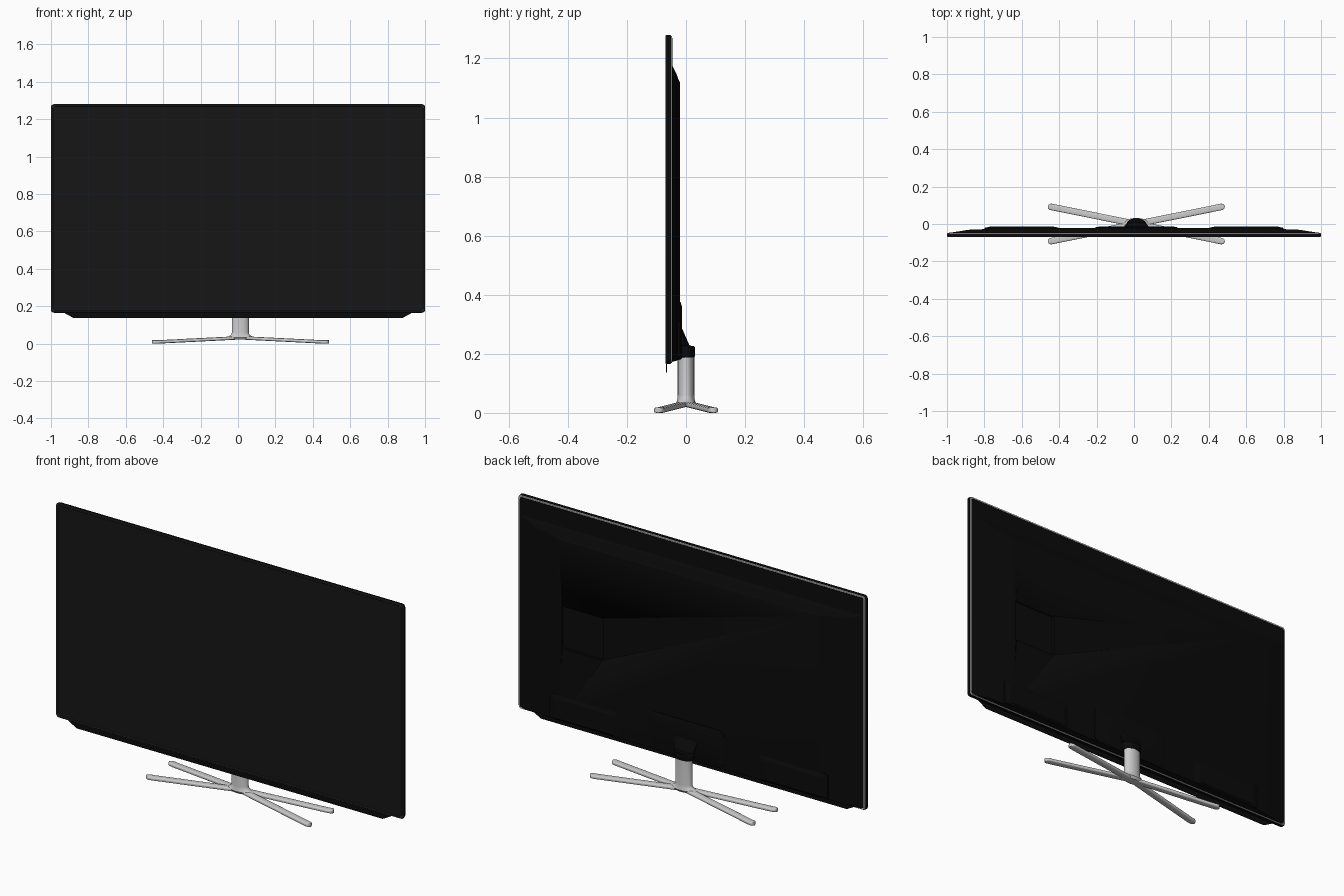
import bpy, bmesh
from math import sin, cos, pi, sqrt, atan2
from mathutils import Matrix

if "Cube" in bpy.data.objects:
    bpy.data.objects.remove(bpy.data.objects["Cube"])


def material(name, value):
    m = bpy.data.materials.new(name)
    m.diffuse_color = (value, value, value, 1)
    m.use_nodes = True
    m.node_tree.nodes["Principled BSDF"].inputs["Base Color"].default_value = m.diffuse_color
    return m


BLACK = material("black_plastic", 0.003)
SCREEN = material("screen_glass", 0.008)
BEZEL = material("dark_bezel", 0.02)


def loft(name, rings, mat=None, angle=30):
    """Skin closed rings of equal point count and cap both ends."""
    bm = bmesh.new()
    loops = [[bm.verts.new(p) for p in ring] for ring in rings]
    n = len(loops[0])
    for a, b in zip(loops, loops[1:]):
        for i in range(n):
            j = (i + 1) % n
            bm.faces.new((a[i], a[j], b[j], b[i]))
    bm.faces.new(loops[0][::-1])
    bm.faces.new(loops[-1])
    bmesh.ops.recalc_face_normals(bm, faces=bm.faces)
    me = bpy.data.meshes.new(name)
    bm.to_mesh(me)
    bm.free()
    ob = bpy.data.objects.new(name, me)
    bpy.context.collection.objects.link(ob)
    if mat:
        me.materials.append(mat)
    bpy.ops.object.select_all(action='DESELECT')
    ob.select_set(True)
    bpy.context.view_layer.objects.active = ob
    bpy.ops.object.shade_smooth_by_angle(angle=angle * pi / 180)
    return ob


def rect(y, x0, x1, z0, z1, r=0.012, n=4):
    """Rounded rectangle ring in the xz plane."""
    pts = []
    corners = ((x1 - r, z1 - r), (x0 + r, z1 - r), (x0 + r, z0 + r), (x1 - r, z0 + r))
    for k, (cx, cz) in enumerate(corners):
        for i in range(n + 1):
            a = (k + i / n) * pi / 2
            pts.append((cx + r * cos(a), y, cz + r * sin(a)))
    return pts


def panel(y, inset):
    return rect(y, -1 + inset, 1 - inset, 0.165 + inset, 1.28 - inset, 0.016 - inset * 0.5)


# Screen frame, glass, metal trim and back plate
loft("screen_frame", [panel(-0.050, 0.004), panel(-0.066, 0), panel(-0.0695, 0.003),
                      panel(-0.0695, 0.009), panel(-0.068, 0.011)], BEZEL)
loft("screen_glass", [panel(-0.067, 0.0115), panel(-0.0685, 0.0115)], SCREEN)
loft("side_band", [panel(-0.0515, 0.0015), panel(-0.065, -0.0002)], BLACK)
loft("metal_trim", [panel(-0.052, 0.003), panel(-0.0475, 0.005)])
loft("back_plate", [panel(-0.050, 0.010), panel(-0.0465, 0.011)], BLACK)

# Sloped lip under the screen
lip = [(-0.94, 0.17), (-0.88, 0.137), (0.88, 0.137), (0.94, 0.17)]
loft("lower_lip", [[(x, y, z) for x, z in lip] for y in (-0.068, -0.065)], BLACK)

# Back shell with stepped sides and a sloped top
shell = loft("back_shell", [rect(-0.049, -0.985, 0.985, 0.172, 1.18),
                            rect(-0.046, -0.98, 0.98, 0.173, 1.175),
                            rect(-0.031, -0.885, 0.885, 0.177, 1.145),
                            rect(-0.028, -0.81, 0.81, 0.179, 1.135),
                            rect(-0.021, -0.75, 0.75, 0.18, 1.12)], BLACK, 10)

# Connector recess cut into the shell
cutter = loft("recess_cutter", [rect(y, 0.49, 0.73, 0.56, 0.78, 0.004) for y in (-0.034, 0.02)])
cutter.hide_render = True
cut = shell.modifiers.new("connector_recess", 'BOOLEAN')
cut.object = cutter
cut.solver = 'EXACT'
bpy.context.view_layer.objects.active = shell
bpy.ops.object.modifier_move_to_index(modifier=cut.name, index=0)
bpy.ops.object.modifier_apply(modifier=cut.name)
bpy.data.objects.remove(cutter)

# Speaker housings low on the back
for side, s in (("left", -1), ("right", 1)):
    a, b = sorted((s * 0.40, s * 0.80))
    loft("speaker_housing_" + side, [rect(-0.03, a, b, 0.182, 0.31),
                                     rect(-0.021, a, b, 0.182, 0.31),
                                     rect(-0.014, a + 0.03, b - 0.03, 0.19, 0.29)], BLACK, 10)

# Stand cover plate on the back
CX = 0.0125
loft("stand_cover", [rect(-0.03, CX - 0.22, CX + 0.22, 0.18, 0.375, 0.03),
                     rect(-0.018, CX - 0.22, CX + 0.22, 0.18, 0.375, 0.03),
                     rect(-0.014, CX - 0.20, CX + 0.20, 0.185, 0.36, 0.03)], BLACK, 20)


def d_ring(z, rx, y_back, y_front=-0.04, n=16):
    """Half-ellipse ring bulging to the back."""
    mid = min(0.0, y_back - 0.006)
    arc = [(CX + rx * cos(pi * i / n), mid + (y_back - mid) * sin(pi * i / n), z)
           for i in range(n + 1)]
    return arc + [(CX - rx, y_front, z), (CX + rx, y_front, z)]


# Neck socket, tapering up into the cover
loft("neck_socket", [d_ring(0.188, 0.050, 0.028), d_ring(0.192, 0.052, 0.030),
                     d_ring(0.222, 0.052, 0.030), d_ring(0.226, 0.050, 0.027),
                     d_ring(0.228, 0.054, 0.012), d_ring(0.285, 0.070, -0.013)], BLACK)


def ellipse(z, rx, ry, n=32):
    return [(CX + rx * cos(2 * pi * i / n), ry * sin(2 * pi * i / n), z) for i in range(n)]


# Oval neck with a flared foot
loft("stand_neck", [ellipse(0.022, 0.045, 0.024), ellipse(0.034, 0.070, 0.032),
                    ellipse(0.040, 0.060, 0.031), ellipse(0.048, 0.049, 0.029),
                    ellipse(0.060, 0.045, 0.028), ellipse(0.215, 0.045, 0.028)], None, 40)


def leg_ring(d, length, r, n=16):
    """Flattened oval section of a leg at distance d from the centre."""
    over = max(0.0, d - (length - r))
    w = max(sqrt(max(r * r - over * over, 0)), 0.002)
    zc = 0.031 - 0.022 * min(d / (length - 2 * r), 1)
    ring = []
    for i in range(n):
        a = 2 * pi * i / n + pi / n
        c, s = cos(a), sin(a)
        ring.append((d, w * abs(c) ** 0.6 * (1 if c > 0 else -1),
                     zc + 0.0092 * abs(s) ** 0.5 * (1 if s > 0 else -1)))
    return ring


# Four splayed legs
LEN, R = 0.482, 0.0175
stations = [0, 0.1, 0.25, 0.4, LEN - 2 * R] + [LEN - R + R * sin(i * pi / 12) for i in range(7)]
for sx, xn in ((-1, "left"), (1, "right")):
    for sy, yn in ((-1, "front"), (1, "back")):
        leg = loft("stand_leg_%s_%s" % (yn, xn), [leg_ring(d, LEN, R) for d in stations], None, 40)
        turn = Matrix.Rotation(atan2(sy * 0.092, sx * 0.458), 4, 'Z')
        leg.data.transform(Matrix.Translation((CX, 0, 0.0002)) @ turn)
